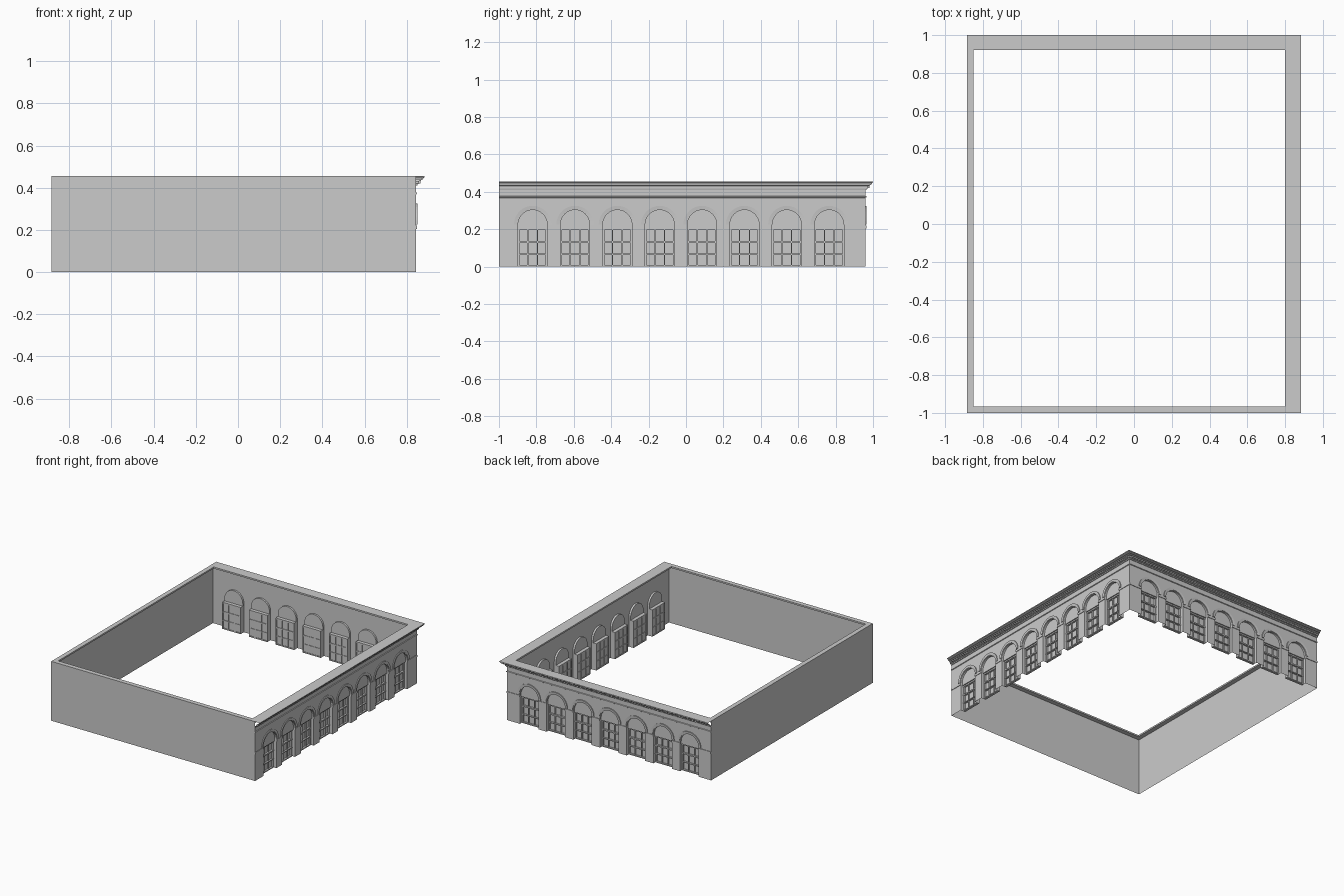
import bpy, bmesh, math

if "Cube" in bpy.data.objects:
    bpy.data.objects.remove(bpy.data.objects["Cube"])

X0, X1 = -0.885, 0.845      # blank left wall / right facade plane
Y0, Y1 = -1.0, 0.96         # blank front wall / back facade plane
H, R, SPRING = 0.455, 0.078, 0.225
HEAD, DEEP, SHALLOW = 0.205, -0.036, -0.014
STEP = 0.2265
SEG = 16

right = lambda u, d, z: (X1 + d, u, z)
back = lambda u, d, z: (u, Y1 + d, z)
FACADES = (
    ("right", right, Y0, Y1, [-0.82 + STEP * i for i in range(8)]),
    ("back", back, X0, X1, [-0.70 + STEP * i for i in range(7)]),
)


def finish(bm, name):
    bmesh.ops.remove_doubles(bm, verts=bm.verts, dist=1e-5)
    bmesh.ops.recalc_face_normals(bm, faces=bm.faces)
    me = bpy.data.meshes.new(name)
    bm.to_mesh(me)
    bm.free()
    ob = bpy.data.objects.new(name, me)
    bpy.context.collection.objects.link(ob)
    return ob


def face(bm, pts):
    return bm.faces.new([bm.verts.new(p) for p in pts])


def box(bm, at, u0, u1, d0, d1, z0, z1):
    v = [bm.verts.new(at(u, d, z)) for u in (u0, u1) for d in (d0, d1) for z in (z0, z1)]
    for q in ((0, 1, 3, 2), (4, 6, 7, 5), (0, 4, 5, 1), (2, 3, 7, 6), (0, 2, 6, 4), (1, 5, 7, 3)):
        bm.faces.new([v[i] for i in q])


def arc(c, r):
    return [(c - r * math.cos(math.pi * i / SEG), SPRING + r * math.sin(math.pi * i / SEG))
            for i in range(SEG + 1)]


def moulding(name, profile):
    """Sweep a (offset, z) profile along both facades with a mitred corner."""
    bm = bmesh.new()
    rows = [[bm.verts.new(p) for p in ((X1 + d, Y0, z), (X1 + d, Y1 + d, z), (X0, Y1 + d, z))]
            for d, z in profile]
    for a, b in zip(rows, rows[1:]):
        for i in range(2):
            bm.faces.new((a[i], a[i + 1], b[i + 1], b[i]))
    for i in (0, 2):
        bm.faces.new([r[i] for r in rows])
    finish(bm, name)


# Plain front and left walls, thin sheets
bm = bmesh.new()
face(bm, [(X0, Y0, 0), (X1, Y0, 0), (X1, Y0, H), (X0, Y0, H)])
face(bm, [(X0, Y1, 0), (X0, Y0, 0), (X0, Y0, H), (X0, Y1, H)])
finish(bm, "plain_walls")

# Flat coping ring with its inner lip and underside
bm = bmesh.new()
loops = []
for a, b, c, d, z in ((X0, 0.885, Y0, 1.0, H), (-0.85, 0.80, -0.965, 0.92, H),
                      (-0.85, 0.80, -0.965, 0.92, H - 0.012), (X0, X1, Y0, Y1, H - 0.012)):
    loops.append([bm.verts.new(p) for p in ((a, c, z), (b, c, z), (b, d, z), (a, d, z))])
for p, q in zip(loops, loops[1:]):
    for i in range(4):
        bm.faces.new((p[i], p[(i + 1) % 4], q[(i + 1) % 4], q[i]))
finish(bm, "coping_ring")

# Cornice, bed moulding and string course
moulding("cornice", [(0, 0.410), (0.005, 0.410), (0.007, 0.417), (0.012, 0.419), (0.012, 0.431),
                     (0.023, 0.433), (0.025, 0.438), (0.033, 0.440), (0.034, 0.446),
                     (0.040, 0.450), (0.040, H)])
moulding("string_course", [(0, 0.368), (0.005, 0.371), (0.005, 0.376), (0, 0.378)])

for side, at, u0, u1, centres in FACADES:
    # Wall sheet with arched openings running down to the floor
    bm = bmesh.new()
    outline = [(u0, 0)]
    for c in centres:
        outline += [(c - R, 0)] + arc(c, R) + [(c + R, 0)]
    outline += [(u1, 0), (u1, 0.42), (u0, 0.42)]
    face(bm, [at(u, 0, z) for u, z in outline])
    finish(bm, side + "_facade_wall")

    # Recesses: shallow tympanum above, deeper window bay below
    bm = bmesh.new()
    for c in centres:
        head = [(c - R, HEAD)] + arc(c, R) + [(c + R, HEAD)]
        for (a, za), (b, zb) in zip(head, head[1:]):
            face(bm, [at(a, 0, za), at(b, 0, zb), at(b, SHALLOW, zb), at(a, SHALLOW, za)])
        face(bm, [at(u, SHALLOW, z) for u, z in head])
        for s in (-R, R):
            face(bm, [at(c + s, 0, 0), at(c + s, 0, HEAD), at(c + s, DEEP, HEAD), at(c + s, DEEP, 0)])
        face(bm, [at(c - R, SHALLOW, HEAD), at(c + R, SHALLOW, HEAD),
                  at(c + R, DEEP, HEAD), at(c - R, DEEP, HEAD)])
        face(bm, [at(c - R, DEEP, 0), at(c + R, DEEP, 0), at(c + R, DEEP, HEAD), at(c - R, DEEP, HEAD)])
    finish(bm, side + "_window_recesses")

    # Window frames, mullions and transoms
    bm = bmesh.new()
    for c in centres:
        f, b = DEEP + 0.012, DEEP - 0.004
        for s in (-1, 1):
            m = c + s * (R - 0.004)
            box(bm, at, m - 0.004, m + 0.004, b, f, 0, HEAD)
            box(bm, at, c + s * 0.026 - 0.003, c + s * 0.026 + 0.003, b, f - 0.002, 0, HEAD)
        for z, t in ((0.004, 0.004), (0.066, 0.003), (0.131, 0.005), (HEAD - 0.005, 0.005)):
            box(bm, at, c - R, c + R, b, f + 0.002, z - t, z + t)
    finish(bm, side + "_window_frames")

    # Raised archivolts around the arches
    bm = bmesh.new()
    for c in centres:
        inner, outer = arc(c, R + 0.004), arc(c, R + 0.022)
        rings = [[bm.verts.new(at(u, d, z)) for u, z in line]
                 for line, d in ((inner, 0), (inner, 0.004), (outer, 0.006), (outer, 0))]
        for p, q in zip(rings, rings[1:]):
            for i in range(SEG):
                bm.faces.new((p[i], p[i + 1], q[i + 1], q[i]))
        for i in (0, SEG):
            bm.faces.new([r[i] for r in rings])
    finish(bm, side + "_archivolts")

    # Impost bands on the piers
    bm = bmesh.new()
    edges = [u0] + [c + s * R for c in centres for s in (-1, 1)] + [u1]
    for a, b in zip(edges[::2], edges[1::2]):
        box(bm, at, a, b, 0, 0.004, 0.205, 0.220)
    finish(bm, side + "_impost_bands")

    # Dentil row under the cornice
    bm = bmesh.new()
    n = int((u1 - u0) / 0.022)
    for i in range(n):
        u = u0 + (i + 0.5) * (u1 - u0) / n
        box(bm, at, u - 0.006, u + 0.006, 0.010, 0.020, 0.421, 0.432)
    finish(bm, side + "_dentils")
